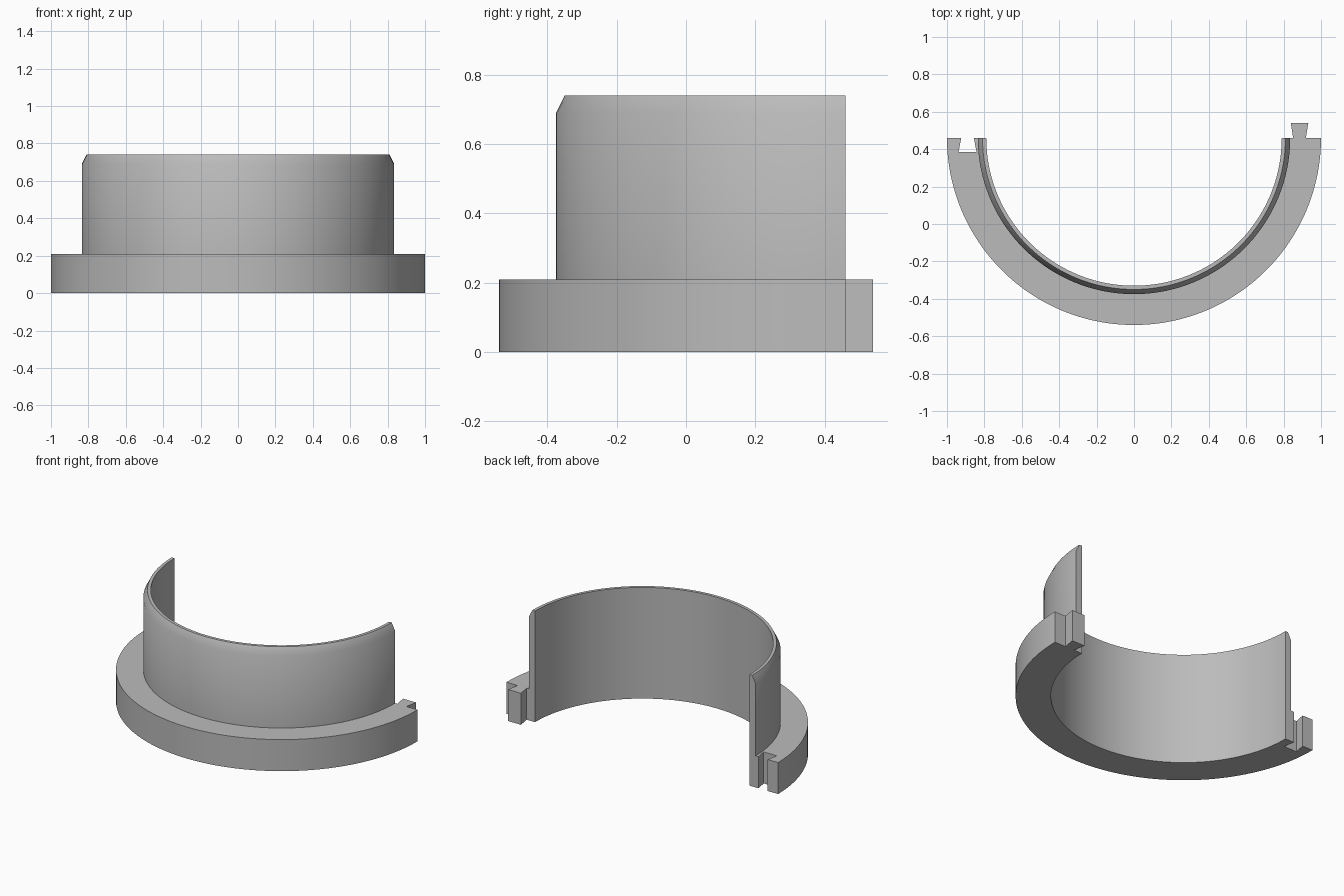
import bpy, bmesh, math

default_cube = bpy.data.objects.get("Cube")
if default_cube:
    bpy.data.objects.remove(default_cube, do_unlink=True)

SPLIT_Y = 0.46      # plane where the ring is split in half
FLANGE_TOP = 0.21
SEGMENTS = 96

grey = bpy.data.materials.new("light grey")
grey.use_nodes = True
colour = (0.5, 0.5, 0.5, 1)
grey.diffuse_color = colour
grey.node_tree.nodes["Principled BSDF"].inputs["Base Color"].default_value = colour


def finish(bm, name):
    bmesh.ops.recalc_face_normals(bm, faces=bm.faces)
    mesh = bpy.data.meshes.new(name)
    bm.to_mesh(mesh)
    bm.free()
    mesh.materials.append(grey)
    obj = bpy.data.objects.new(name, mesh)
    bpy.context.collection.objects.link(obj)
    return obj


def half_ring(name, profile):
    """Sweep a closed (radius, height) profile through the front half turn."""
    bm = bmesh.new()
    rings = []
    for i in range(SEGMENTS + 1):
        a = math.pi + math.pi * i / SEGMENTS
        rings.append([bm.verts.new((r * math.cos(a), SPLIT_Y + r * math.sin(a), z))
                      for r, z in profile])
    n = len(profile)
    for a, b in zip(rings, rings[1:]):
        for j in range(n):
            k = (j + 1) % n
            bm.faces.new((a[j], a[k], b[k], b[j]))
    bm.faces.new(rings[0])
    bm.faces.new(rings[-1])
    return finish(bm, name)


def dovetail(name, x, neck_y, wide_y, neck, wide, z0, z1):
    """Upright prism that widens from its neck to its far end."""
    bm = bmesh.new()
    outline = [(x - neck, neck_y), (x + neck, neck_y),
               (x + wide, wide_y), (x - wide, wide_y)]
    low, high = ([bm.verts.new((px, py, z)) for px, py in outline] for z in (z0, z1))
    bm.faces.new(low)
    bm.faces.new(high)
    for j in range(4):
        k = (j + 1) % 4
        bm.faces.new((low[j], low[k], high[k], high[j]))
    return finish(bm, name)


# Flange and thin chamfered sleeve, one continuous section
collar = half_ring("flanged_half_collar", [
    (0.79, 0), (1.0, 0), (1.0, FLANGE_TOP), (0.835, FLANGE_TOP),
    (0.835, 0.69), (0.81, 0.74), (0.79, 0.74)])

# Dovetail slot through the right end of the flange
cutter = dovetail("slot_cutter", -0.89, SPLIT_Y + 0.01, 0.385, 0.032, 0.048, -0.1, 0.4)
cutter.hide_render = True
cut = collar.modifiers.new("dovetail slot", "BOOLEAN")
cut.operation = "DIFFERENCE"
cut.solver = "EXACT"
cut.object = cutter
bpy.context.view_layer.objects.active = collar
collar.select_set(True)
bpy.ops.object.modifier_apply(modifier=cut.name)
bpy.data.objects.remove(cutter, do_unlink=True)
bpy.ops.object.shade_smooth_by_angle(angle=math.radians(30))

# Matching dovetail tab on the left end
dovetail("dovetail_tab", 0.885, SPLIT_Y, 0.54, 0.034, 0.047, 0, FLANGE_TOP)
